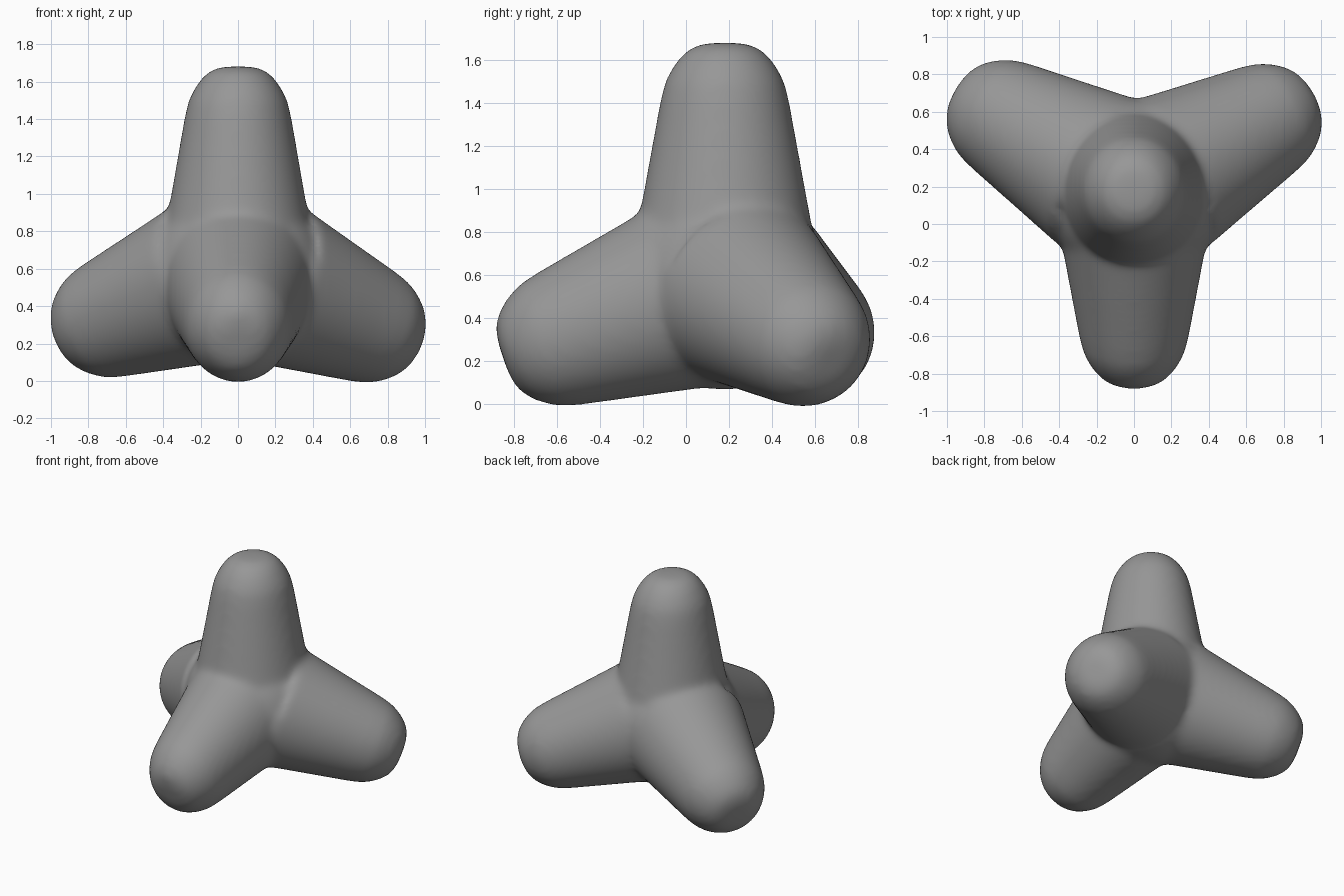
import bpy, bmesh, math
from mathutils import Vector

if "Cube" in bpy.data.objects:
    bpy.data.objects.remove(bpy.data.objects["Cube"])

CENTRE = Vector((0, 0.18, 0.575))
# depth below the tip, radius: rounded blunt end, then a straight taper to the hub
PROFILE = [(0, 0.07), (0.01, 0.12), (0.032, 0.165), (0.075, 0.207), (0.13, 0.243),
           (0.19, 0.27), (0.28, 0.29), (0.68, 0.36), (0.91, 0.401)]
SIDES = 48


def add_leg(bm, direction, length, wide, tall, shift=(0, 0, 0)):
    """Tapered, slightly oval leg pointing out from the centre."""
    d = Vector(direction).normalized()
    side = Vector((1, 0, 0)) if d.z > 0.9 else d.cross(Vector((0, 0, 1))).normalized()
    up = d.cross(side)
    rings = []
    for depth, r in PROFILE:
        c = CENTRE + Vector(shift) + d * (length - depth)
        rings.append([bm.verts.new(c + side * (wide * r * math.cos(a)) + up * (tall * r * math.sin(a)))
                      for a in (2 * math.pi * i / SIDES for i in range(SIDES))])
    for a, b in zip(rings, rings[1:]):
        for i in range(SIDES):
            j = (i + 1) % SIDES
            bm.faces.new((a[i], b[i], b[j], a[j]))
    bm.faces.new(rings[0])
    bm.faces.new(rings[-1][::-1])


bm = bmesh.new()
# one upright leg and three splayed legs
add_leg(bm, (0, 0, 1), 1.106, 0.99, 1.04)
add_leg(bm, (0, -0.943, -0.325), 1.089, 1.02, 1.12, (0, 0, -0.005))
add_leg(bm, (-0.8165, 0.47, -0.31), 1.13, 1.11, 1.11, (0, -0.012, 0.02))
add_leg(bm, (0.8165, 0.45, -0.345), 1.135, 1.1, 1.1, (0, -0.015, 0.02))
bmesh.ops.recalc_face_normals(bm, faces=bm.faces)
# round hub filling the hollows between the legs
hub = bmesh.ops.create_uvsphere(bm, u_segments=48, v_segments=24, radius=0.485)
bmesh.ops.translate(bm, verts=hub["verts"], vec=CENTRE + Vector((0, 0, -0.022)))

mesh = bpy.data.meshes.new("tetrapod_block")
bm.to_mesh(mesh)
bm.free()
body = bpy.data.objects.new("tetrapod_block", mesh)
bpy.context.collection.objects.link(body)

# dark concrete grey
grey = bpy.data.materials.new("dark_grey")
grey.diffuse_color = (0.31, 0.31, 0.31, 1)
grey.use_nodes = True
grey.node_tree.nodes["Principled BSDF"].inputs["Base Color"].default_value = grey.diffuse_color
mesh.materials.append(grey)

# fuse the parts into one skin and soften the joins
fuse = body.modifiers.new("fuse", 'REMESH')
fuse.mode = 'VOXEL'
fuse.voxel_size = 0.022
fuse.use_smooth_shade = True
soften = body.modifiers.new("soften", 'SMOOTH')
soften.factor = 0.5
soften.iterations = 18
